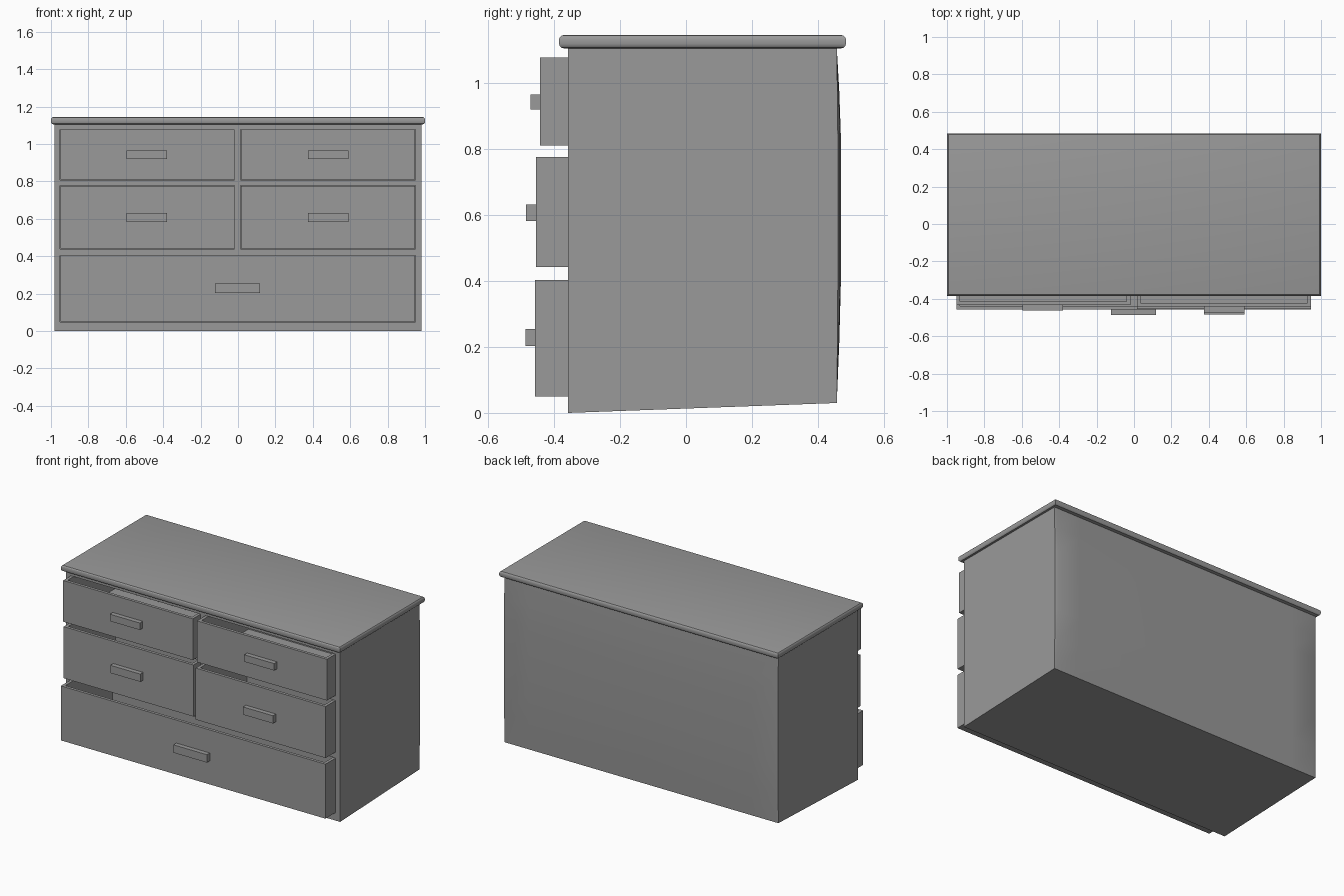
import bpy
import bmesh

cube = bpy.data.objects.get("Cube")
if cube:
    bpy.data.objects.remove(cube, do_unlink=True)

grey = bpy.data.materials.new("plain grey")
grey.use_nodes = True
colour = (0.32, 0.32, 0.32, 1)
grey.diffuse_color = colour
grey.node_tree.nodes["Principled BSDF"].inputs["Base Color"].default_value = colour


def finish(bm, name):
    bmesh.ops.recalc_face_normals(bm, faces=bm.faces)
    mesh = bpy.data.meshes.new(name)
    bm.to_mesh(mesh)
    bm.free()
    mesh.materials.append(grey)
    obj = bpy.data.objects.new(name, mesh)
    bpy.context.collection.objects.link(obj)
    return obj


def box(x, y, z):
    """Box between the (low, high) limits of each axis."""
    bm = bmesh.new()
    bmesh.ops.create_cube(bm, size=1)
    for v in bm.verts:
        v.co = [lim[0] if c < 0 else lim[1] for c, lim in zip(v.co, (x, y, z))]
    return bm


def smooth(obj):
    bpy.ops.object.select_all(action="DESELECT")
    obj.select_set(True)
    bpy.context.view_layer.objects.active = obj
    bpy.ops.object.shade_smooth_by_angle()


FRONT, BACK, UNDER_TOP = -0.357, 0.457, 1.107

# Cabinet body, with the underside rising to the back
bm = box((-0.982, 0.982), (FRONT, BACK), (0, UNDER_TOP))
for v in bm.verts:
    if v.co.y > 0 and v.co.z < 0.5:
        v.co.z = 0.03
body = finish(bm, "cabinet_body")

# Slightly bowed back panel
bm = bmesh.new()
columns = (-0.982, -0.965, -0.8, 0, 0.8, 0.965, 0.982)
rows = ((0.03, 0), (0.22, 0.6), (0.42, 1), (0.82, 1), (0.97, 0.6), (UNDER_TOP, 0))
grid = []
for z, bow in rows:
    row = []
    for x in columns:
        edge = 0.25 if abs(x) > 0.97 else 0.8 if abs(x) > 0.9 else 1
        row.append(bm.verts.new((x, BACK + 0.013 * bow * edge, z)))
    grid.append(row)
for low, high in zip(grid, grid[1:]):
    for i in range(len(columns) - 1):
        bm.faces.new((low[i + 1], low[i], high[i], high[i + 1]))
rim = [e for e in bm.edges if e.is_boundary]
skirt = bmesh.ops.extrude_edge_only(bm, edges=rim)
for v in skirt["geom"]:
    if isinstance(v, bmesh.types.BMVert):
        v.co.y = BACK
smooth(finish(bm, "back_panel"))

# Top board with rounded long edges
bm = box((-1, 1), (-0.385, 0.485), (1.105, 1.145))
flat = [e for e in bm.edges if abs(e.verts[0].co.z - e.verts[1].co.z) < 0.001]
bmesh.ops.bevel(bm, geom=flat, offset=0.014, segments=3, profile=0.5, affect="EDGES")
smooth(finish(bm, "top_board"))

# Drawers: name, x limits, z limits, front y, handle x limits, handle z limits
LEFT, RIGHT = (0.015, 0.947), (-0.95, -0.02)
drawers = (
    ("upper_left", LEFT, (0.81, 1.077), -0.442, (0.375, 0.59), (0.92, 0.965)),
    ("upper_right", RIGHT, (0.81, 1.077), -0.433, (-0.595, -0.38), (0.92, 0.965)),
    ("middle_left", LEFT, (0.442, 0.776), -0.455, (0.375, 0.59), (0.582, 0.632)),
    ("middle_right", RIGHT, (0.442, 0.776), -0.428, (-0.595, -0.38), (0.582, 0.632)),
    ("bottom", (-0.95, 0.947), (0.05, 0.403), -0.457, (-0.122, 0.118), (0.203, 0.254)),
)
GAP, WALL, DEPTH = 0.002, 0.027, 0.52
for name, x, z, front, grip_x, grip_z in drawers:
    # Opening in the cabinet
    cutter = finish(box((x[0] - GAP, x[1] + GAP), (FRONT - 0.1, 0.2),
                        (z[0] - GAP, z[1] + GAP)), name + "_opening_cutter")
    cutter.hide_render = True
    cutter.hide_set(True)
    cutter.display_type = "WIRE"
    cut = body.modifiers.new(name + "_opening", "BOOLEAN")
    cut.object = cutter
    cut.solver = "EXACT"

    # Open tray
    bm = box(x, (front, front + DEPTH), z)
    bm.normal_update()
    top = max(bm.faces, key=lambda f: f.calc_center_median().z)
    bmesh.ops.inset_region(bm, faces=[top], thickness=WALL)
    floor = bmesh.ops.extrude_discrete_faces(bm, faces=[top])["faces"][0]
    for v in floor.verts:
        v.co.z = z[0] + WALL
    finish(bm, name + "_drawer")

    # Bar handle
    finish(box(grip_x, (front - 0.03, front), grip_z), name + "_handle")

# Apply the openings and drop the cutters
bpy.context.view_layer.update()
depsgraph = bpy.context.evaluated_depsgraph_get()
body_mesh = bpy.data.meshes.new_from_object(body.evaluated_get(depsgraph))
body.modifiers.clear()
body.data = body_mesh
for obj in list(bpy.data.objects):
    if obj.name.endswith("_opening_cutter"):
        bpy.data.objects.remove(obj, do_unlink=True)
